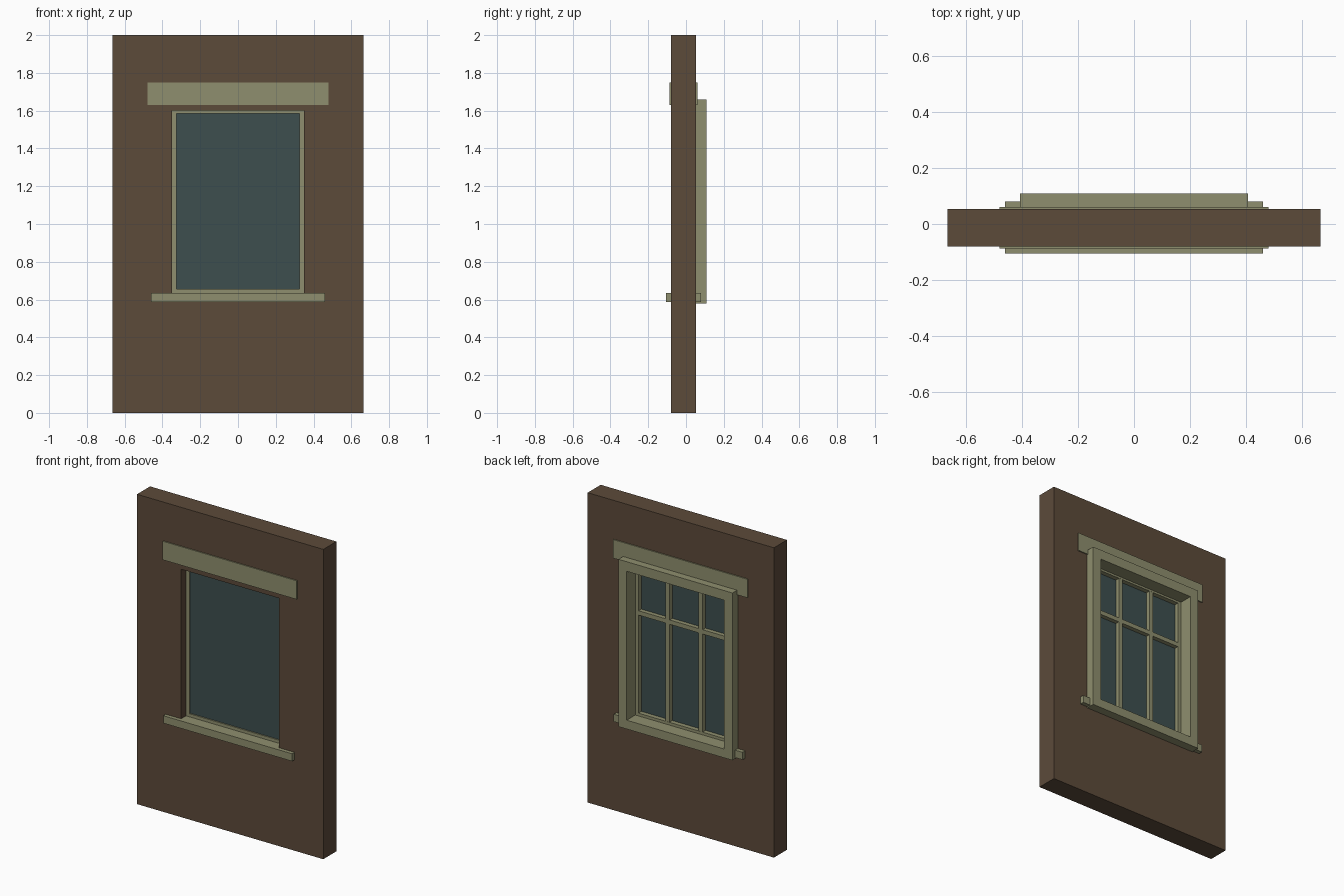
import bpy
import bmesh

cube = bpy.data.objects.get("Cube")
if cube:
    bpy.data.objects.remove(cube, do_unlink=True)


def material(name, colour):
    m = bpy.data.materials.new(name)
    m.use_nodes = True
    m.diffuse_color = (*colour, 1)
    bsdf = m.node_tree.nodes["Principled BSDF"]
    bsdf.inputs["Base Color"].default_value = (*colour, 1)
    bsdf.inputs["Roughness"].default_value = 0.8
    return m


BROWN = material("brown wall", (0.107, 0.069, 0.042))
GREEN = material("sage trim", (0.275, 0.275, 0.156))
GLASS = material("dark teal glass", (0.047, 0.078, 0.078))


def finish(name, bm, mat):
    bmesh.ops.recalc_face_normals(bm, faces=bm.faces)
    mesh = bpy.data.meshes.new(name)
    bm.to_mesh(mesh)
    bm.free()
    mesh.materials.append(mat)
    obj = bpy.data.objects.new(name, mesh)
    bpy.context.collection.objects.link(obj)
    return obj


def box(name, mat, x, y, z):
    """Box from (min, max) ranges on each axis."""
    bm = bmesh.new()
    bmesh.ops.create_cube(bm, size=1)
    for v in bm.verts:
        v.co = [r[0] if c < 0 else r[1] for c, r in zip(v.co, (x, y, z))]
    return finish(name, bm, mat)


def ring(name, mat, outer, inner, y):
    """Rectangular frame; outer and inner are (half width, bottom, top)."""
    bm = bmesh.new()

    def loop(rect, depth):
        w, low, high = rect
        corners = ((-w, low), (w, low), (w, high), (-w, high))
        return [bm.verts.new((cx, depth, cz)) for cx, cz in corners]

    loops = [loop(outer, y[0]), loop(inner, y[0]), loop(inner, y[1]), loop(outer, y[1])]
    for k in range(4):
        a, b = loops[k], loops[(k + 1) % 4]
        for i in range(4):
            j = (i + 1) % 4
            bm.faces.new((a[i], a[j], b[j], b[i]))
    return finish(name, bm, mat)


# Wall panel with the window opening
OPENING = (0.35, 0.63, 1.6)
ring("wall", BROWN, (0.665, 0, 2), OPENING, (-0.08, 0.053))

# Header board and sill pass through the wall and show on both sides
box("header", GREEN, (-0.48, 0.48), (-0.087, 0.06), (1.63, 1.75))
box("sill", GREEN, (-0.46, 0.46), (-0.105, 0.08), (0.587, 0.635))

# Projecting casing on the back, and the lining of the opening
ring("back_casing", GREEN, (0.407, 0.58, 1.66), (0.348, 0.637, 1.598), (0.05, 0.108))
ring("opening_lining", GREEN, (0.351, 0.628, 1.601), (0.348, 0.637, 1.598), (0.015, 0.052))

# Sash and pane
SASH = (0.326, 0.655, 1.585)
ring("sash", GREEN, (0.351, 0.628, 1.601), SASH, (-0.03, 0.02))
box("glass", GLASS, (-0.33, 0.33), (-0.022, -0.01), (0.65, 1.59))

# Glazing bars on the back of the pane
for side, label in ((-1, "right"), (1, "left")):
    x = side * 0.118
    box("glazing_bar_" + label, GREEN, (x - 0.014, x + 0.014), (-0.012, 0.019), SASH[1:])
box("glazing_bar_cross", GREEN, (-0.326, 0.326), (-0.012, 0.018), (1.287, 1.315))
